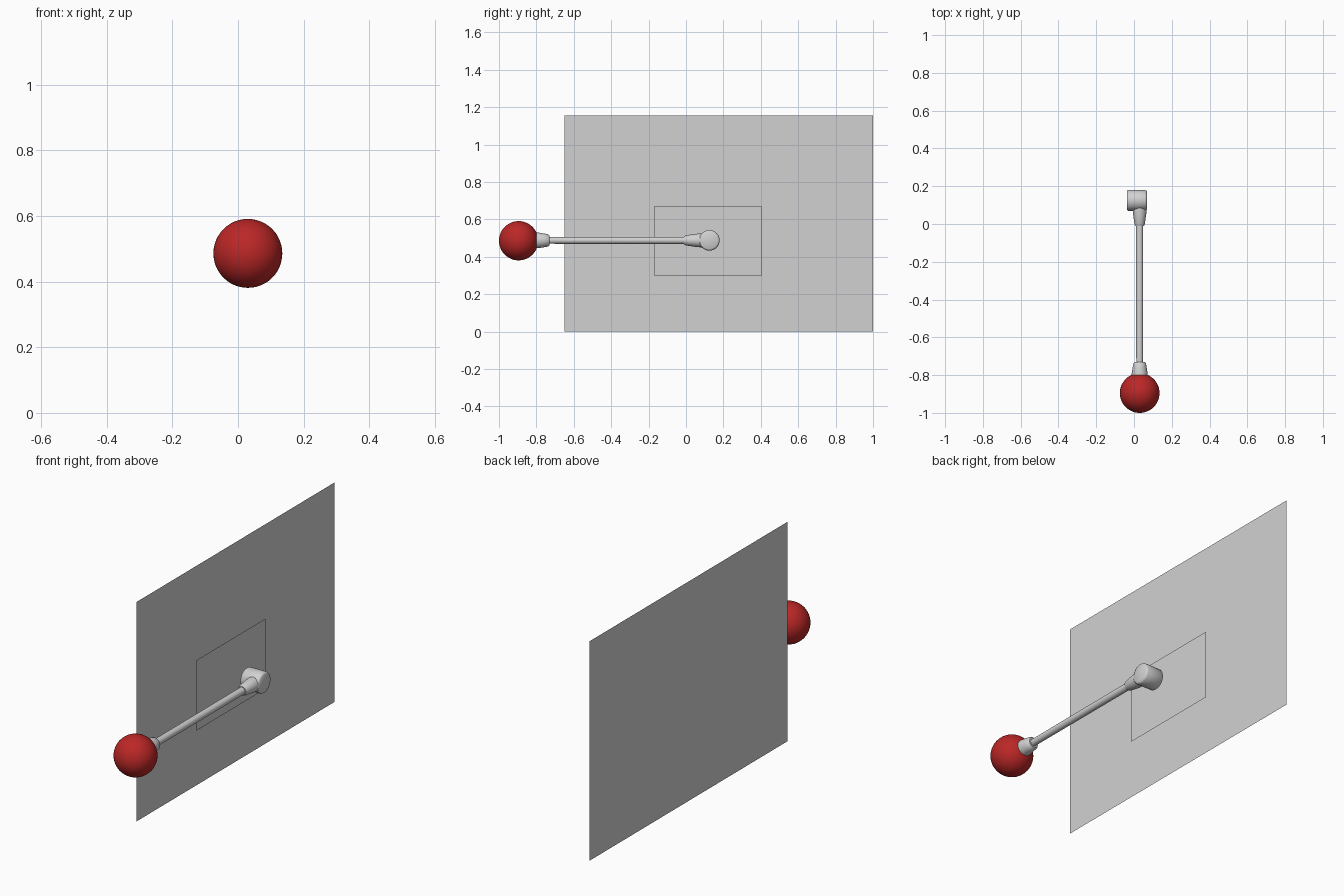
import bpy, math
from mathutils import Matrix, Vector

old = bpy.data.objects.get("Cube")
if old:
    bpy.data.objects.remove(old, do_unlink=True)


def material(name, color):
    m = bpy.data.materials.new(name)
    m.use_nodes = True
    m.diffuse_color = color
    m.node_tree.nodes["Principled BSDF"].inputs["Base Color"].default_value = color
    return m


grey = material("light grey", (0.64, 0.64, 0.64, 1))
red = material("dark red", (0.5, 0.02, 0.02, 1))


def finish(obj, name, mat, smooth=True):
    obj.name = name
    obj.data.materials.append(mat)
    if smooth:
        bpy.ops.object.shade_smooth_by_angle(angle=math.radians(40))
    return obj


def lathe(name, profile, center, axis, sides=32):
    """Revolve (radius, distance) pairs around an axis, capping both ends."""
    turn = Vector((0, 0, 1)).rotation_difference(Vector(axis)).to_matrix()
    verts, faces = [], []
    for r, d in profile:
        for i in range(sides):
            a = math.tau * i / sides
            p = Vector((r * math.cos(a), r * math.sin(a), d))
            verts.append(turn @ p + Vector(center))
    for k in range(len(profile) - 1):
        for i in range(sides):
            j = (i + 1) % sides
            a, b = k * sides, (k + 1) * sides
            faces.append((a + i, a + j, b + j, b + i))
    faces.append(tuple(reversed(range(sides))))
    faces.append(tuple(range(len(verts) - sides, len(verts))))
    mesh = bpy.data.meshes.new(name)
    mesh.from_pydata(verts, [], faces)
    obj = bpy.data.objects.new(name, mesh)
    bpy.context.collection.objects.link(obj)
    bpy.ops.object.select_all(action="DESELECT")
    obj.select_set(True)
    bpy.context.view_layer.objects.active = obj
    return finish(obj, name, grey)


def panel(name, x, y0, y1, z0, z1):
    """Single upright sheet facing +x."""
    mesh = bpy.data.meshes.new(name)
    mesh.from_pydata([(x, y0, z0), (x, y1, z0), (x, y1, z1), (x, y0, z1)],
                     [], [(0, 1, 2, 3)])
    obj = bpy.data.objects.new(name, mesh)
    bpy.context.collection.objects.link(obj)
    return finish(obj, name, grey, smooth=False)


# Backing sheets
panel("back_panel", -0.137, -0.65, 1.0, 0, 1.155)
panel("mount_panel", -0.122, -0.17, 0.405, 0.30, 0.67)

# Lever: pivot drum, tapered neck, rod and collar
X, Z = 0.03, 0.488
FRONT = (0, -1, 0)
lathe("pivot_drum", [(0.05, -0.038), (0.055, -0.032), (0.055, 0.058),
                     (0.052, 0.065), (0.045, 0.069)], (0, 0.125, Z), (1, 0, 0))
lathe("lever_neck", [(0.037, -0.11), (0.037, -0.075), (0.034, -0.045),
                     (0.027, 0), (0.023, 0.01)], (X, 0, Z), FRONT)
lathe("lever_rod", [(0.019, -0.03), (0.018, 0.78)], (X, 0, Z), FRONT)
lathe("ball_collar", [(0.026, 0.73), (0.033, 0.737), (0.037, 0.76),
                      (0.042, 0.79), (0.042, 0.82)], (X, 0, Z), FRONT)

# Knob
bpy.ops.mesh.primitive_uv_sphere_add(segments=48, ring_count=24, radius=0.105,
                                     location=(X, -0.895, 0.486))
finish(bpy.context.object, "lever_ball", red)
